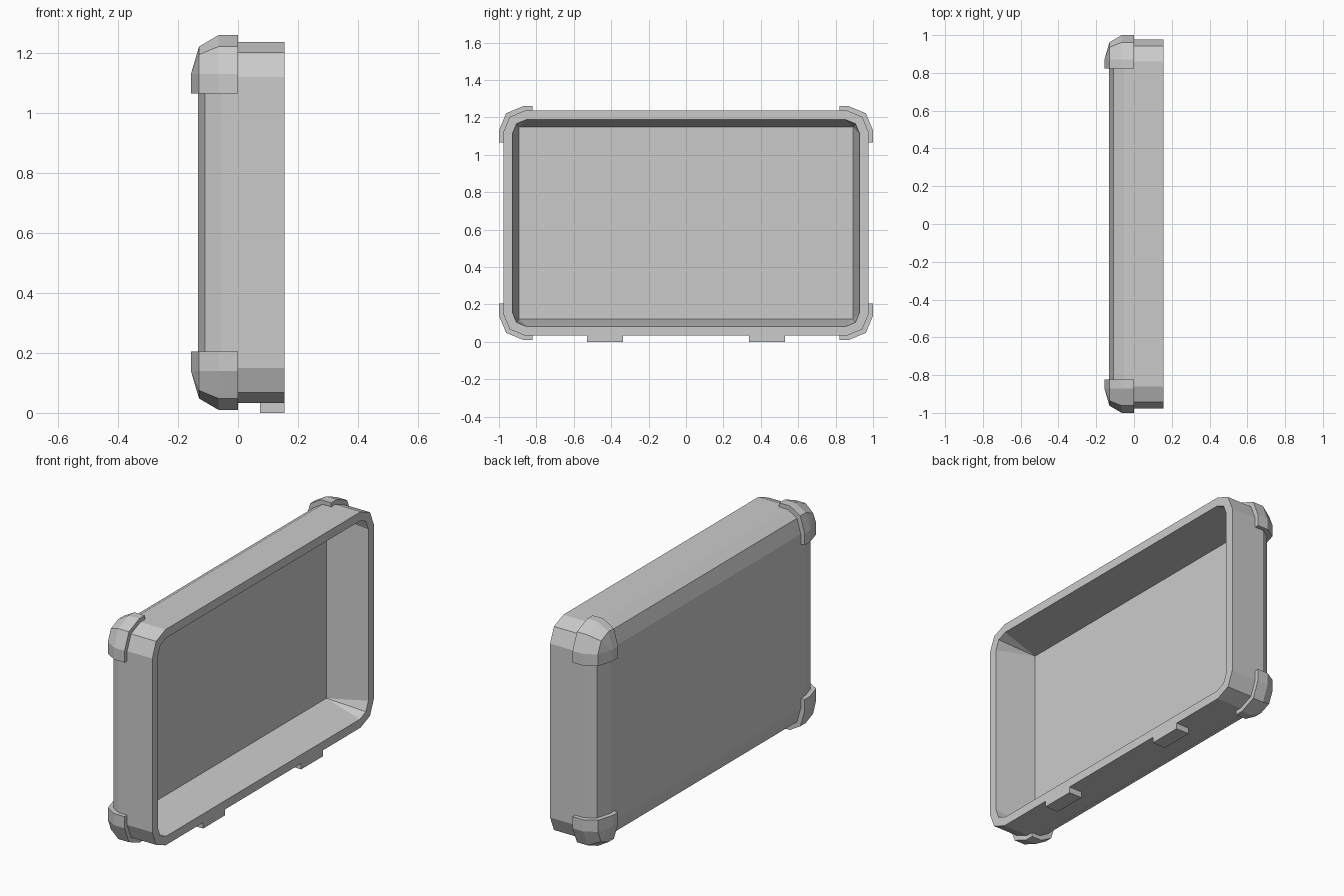
import bpy
import bmesh
import math

if "Cube" in bpy.data.objects:
    bpy.data.objects.remove(bpy.data.objects["Cube"])

grey = bpy.data.materials.new("light_grey")
grey.use_nodes = True
grey.diffuse_color = (0.6, 0.6, 0.6, 1)
grey.node_tree.nodes["Principled BSDF"].inputs["Base Color"].default_value = grey.diffuse_color

MID_Z = 0.635
FRONT_X = 0.155
HALF_TURN = math.sqrt(0.5)


def ring(bm, x, half_y, half_z, radius):
    """Rectangle across x with two-step rounded corners, counter-clockwise from +x."""
    verts = []
    for i, (sy, sz) in enumerate([(1, 1), (-1, 1), (-1, -1), (1, -1)]):
        for step in range(3):
            a = math.radians(90 * i + 45 * step)
            verts.append(bm.verts.new((x, sy * (half_y - radius) + radius * math.cos(a),
                                       sz * (half_z - radius) + radius * math.sin(a))))
    return verts


def back_rings(bm, back_x, half_y, half_z, radius, depth):
    """Rings of a rounded back, from the flat rectangle out to the full size."""
    rings = []
    for inset, rise in ((1, 0), (1 - HALF_TURN, 1 - HALF_TURN), (0, 1)):
        shrink = radius * inset
        rings.append(ring(bm, back_x + depth * rise, half_y - shrink,
                          half_z - shrink, radius - shrink))
    return rings


def loft(bm, rings, close_front):
    """Skin the rings, close the back and, if asked, the last ring."""
    for low, high in zip(rings, rings[1:]):
        for i in range(len(low)):
            bm.faces.new((low[i - 1], low[i], high[i], high[i - 1]))
    bm.faces.new(rings[0][::-1])
    if close_front:
        bm.faces.new(rings[-1])
    bmesh.ops.remove_doubles(bm, verts=bm.verts[:], dist=0.0001)


def trim(bm, point, outward):
    """Cut away everything on the outward side of a plane."""
    bmesh.ops.bisect_plane(bm, geom=bm.verts[:] + bm.edges[:] + bm.faces[:],
                           plane_co=point, plane_no=outward, clear_outer=True)


def add_object(name, bm, z=MID_Z):
    mesh = bpy.data.meshes.new(name)
    bm.to_mesh(mesh)
    bm.free()
    mesh.materials.append(grey)
    obj = bpy.data.objects.new(name, mesh)
    obj.location.z = z
    bpy.context.collection.objects.link(obj)
    return obj


# Tray shell: rounded back, flat rim, cavity narrowing to a square-cornered floor
bm = bmesh.new()
rings = back_rings(bm, -0.133, 0.977, 0.602, 0.117, 0.08)
rings.append(ring(bm, FRONT_X, 0.977, 0.602, 0.117))
rings.append(ring(bm, FRONT_X, 0.928, 0.553, 0.075))
rings.append(ring(bm, -0.08, 0.893, 0.514, 0))
loft(bm, rings, close_front=True)
add_object("tray_shell", bm)

# Corner guards: one rounded cap mirrored to all four back corners
bm = bmesh.new()
rings = back_rings(bm, -0.157, 1.0, 0.625, 0.13, 0.092)
rings.append(ring(bm, 0, 1.0, 0.625, 0.13))
loft(bm, rings, close_front=False)
trim(bm, (0, 0.822, 0), (0, -1, 0))
trim(bm, (0, 0, 0.43), (0, 0, -1))
guards = add_object("corner_guards", bm)
solid = guards.modifiers.new("thickness", 'SOLIDIFY')
solid.thickness = 0.026
solid.offset = -1
solid.use_even_offset = True
mirror = guards.modifiers.new("four_corners", 'MIRROR')
mirror.use_axis = (False, True, True)
mirror.use_mirror_merge = False

# Feet under the open edge
for name, y in (("front_foot", -0.432), ("back_foot", 0.432)):
    bm = bmesh.new()
    bmesh.ops.create_cube(bm, size=1)
    bmesh.ops.scale(bm, vec=(0.082, 0.192, 0.036), verts=bm.verts)
    bmesh.ops.translate(bm, vec=(FRONT_X - 0.041, y, 0.018), verts=bm.verts)
    add_object(name, bm, z=0)
